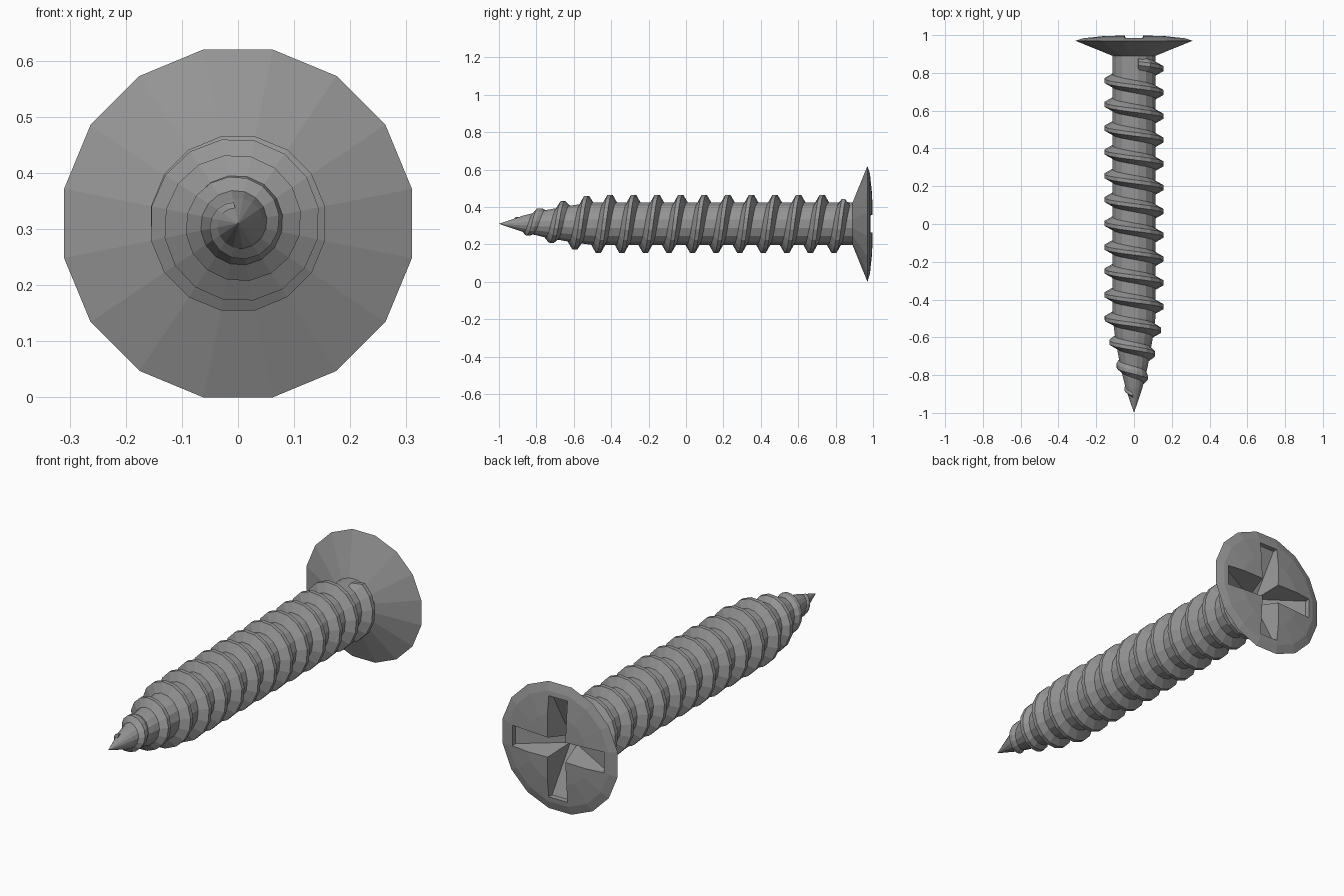
import bpy, bmesh, math
from mathutils import Vector

cube = bpy.data.objects.get("Cube")
if cube:
    bpy.data.objects.remove(cube, do_unlink=True)

SIDES = 16
STEP = 2 * math.pi / SIDES
RIM = 0.31 / math.cos(STEP / 2)
AXIS_Z = 0.31

steel = bpy.data.materials.new("grey_steel")
steel.use_nodes = True
steel.diffuse_color = (0.3, 0.3, 0.3, 1)
steel.node_tree.nodes["Principled BSDF"].inputs["Base Color"].default_value = (0.3, 0.3, 0.3, 1)

# (y, radius) along the axis from the point to the middle of the head
SHANK = [(-1, 0), (-0.87, 0.045), (-0.75, 0.075), (-0.6, 0.102), (-0.5, 0.115), (0.89, 0.115)]
HEAD = [(0.97, RIM), (0.983, 0.275), (0.995, 0.17), (1, 0)]
CREST = [(-0.95, 0.02), (-0.84, 0.066), (-0.715, 0.105), (-0.62, 0.134), (-0.5, 0.158), (1, 0.158)]


def radius_at(profile, y):
    for (y0, r0), (y1, r1) in zip(profile, profile[1:]):
        if y <= y1:
            return r0 + (r1 - r0) * max(0, y - y0) / (y1 - y0)
    return profile[-1][1]


def polar(y, r, step):
    a = (step + 0.5) * STEP
    return Vector((r * math.sin(a), y, AXIS_Z + r * math.cos(a)))


def finish(bm, name):
    bmesh.ops.remove_doubles(bm, verts=bm.verts, dist=1e-5)
    bmesh.ops.recalc_face_normals(bm, faces=bm.faces)
    mesh = bpy.data.meshes.new(name)
    bm.to_mesh(mesh)
    bm.free()
    mesh.materials.append(steel)
    obj = bpy.data.objects.new(name, mesh)
    bpy.context.collection.objects.link(obj)
    return obj


def bridge(bm, first, second, closed=True):
    n = len(first)
    for i in range(n):
        j = (i + 1) % n
        corners = []
        for v in (first[i], first[j], second[j], second[i]):
            if v not in corners:
                corners.append(v)
        bm.faces.new(corners)


# Shank and countersunk head, turned as one solid
bm = bmesh.new()
rings = []
for y, r in SHANK + HEAD:
    if r == 0:
        rings.append([bm.verts.new(polar(y, 0, 0))] * SIDES)
    else:
        rings.append([bm.verts.new(polar(y, r, s)) for s in range(SIDES)])
for a, b in zip(rings, rings[1:]):
    bridge(bm, a, b)
body = finish(bm, "shank_and_head")

# Cross recess cutter: four arms whose floors slope down to a small square
bm = bmesh.new()
W, LOW_W, S, L = 0.055, 0.048, 0.018, 0.25
TOP, END, DEEP = 1.03, 0.963, 0.865
top_square, deep_square = [], []
for k in range(4):
    c, s = math.cos(k * math.pi / 2), math.sin(k * math.pi / 2)

    def vert(u, v, y):
        return bm.verts.new((u * c - v * s, y, AXIS_Z + u * s + v * c))

    outer = [vert(-W, L, TOP), vert(W, L, TOP), vert(LOW_W, L - 0.005, END), vert(-LOW_W, L - 0.005, END)]
    inner = [vert(-W, W, TOP), vert(W, W, TOP), vert(S, S, DEEP), vert(-S, S, DEEP)]
    bridge(bm, outer, inner)
    bm.faces.new(outer)
    top_square.append(inner[0])
    deep_square.append(inner[3])
bm.faces.new(top_square)
bm.faces.new(deep_square)
bmesh.ops.remove_doubles(bm, verts=bm.verts, dist=1e-5)
bmesh.ops.triangulate(bm, faces=bm.faces)
cutter = finish(bm, "cross_recess_cutter")
cutter.hide_render = True

cut = body.modifiers.new("cross_recess", "BOOLEAN")
cut.operation = "DIFFERENCE"
cut.solver = "EXACT"
cut.object = cutter
bpy.context.view_layer.objects.active = body
bpy.ops.object.modifier_apply(modifier=cut.name)
bpy.data.objects.remove(cutter, do_unlink=True)

# Helical thread, fading in below the head and out at the point
bm = bmesh.new()
PITCH, TURNS, BASE, FLAT = 0.126, 14, 0.036, 0.01
previous = None
for k in range(SIDES * TURNS):
    y = 0.854 - PITCH * (k + 0.5) / SIDES
    core = radius_at(SHANK, y)
    crest = max(radius_at(CREST, y), core + 0.004)
    if k == 0:
        crest = core + 0.006
    shrink = min(1, crest / 0.08)
    section = []
    for dy, on_crest in ((-BASE, False), (-FLAT, True), (FLAT, True), (BASE, False)):
        yy = y + dy * shrink
        r = crest if on_crest else max(0.002, radius_at(SHANK, yy) - 0.004)
        section.append(bm.verts.new(polar(yy, r, k)))
    if previous:
        bridge(bm, previous, section)
    else:
        bm.faces.new(section)
    previous = section
bm.faces.new(previous)
finish(bm, "thread")
